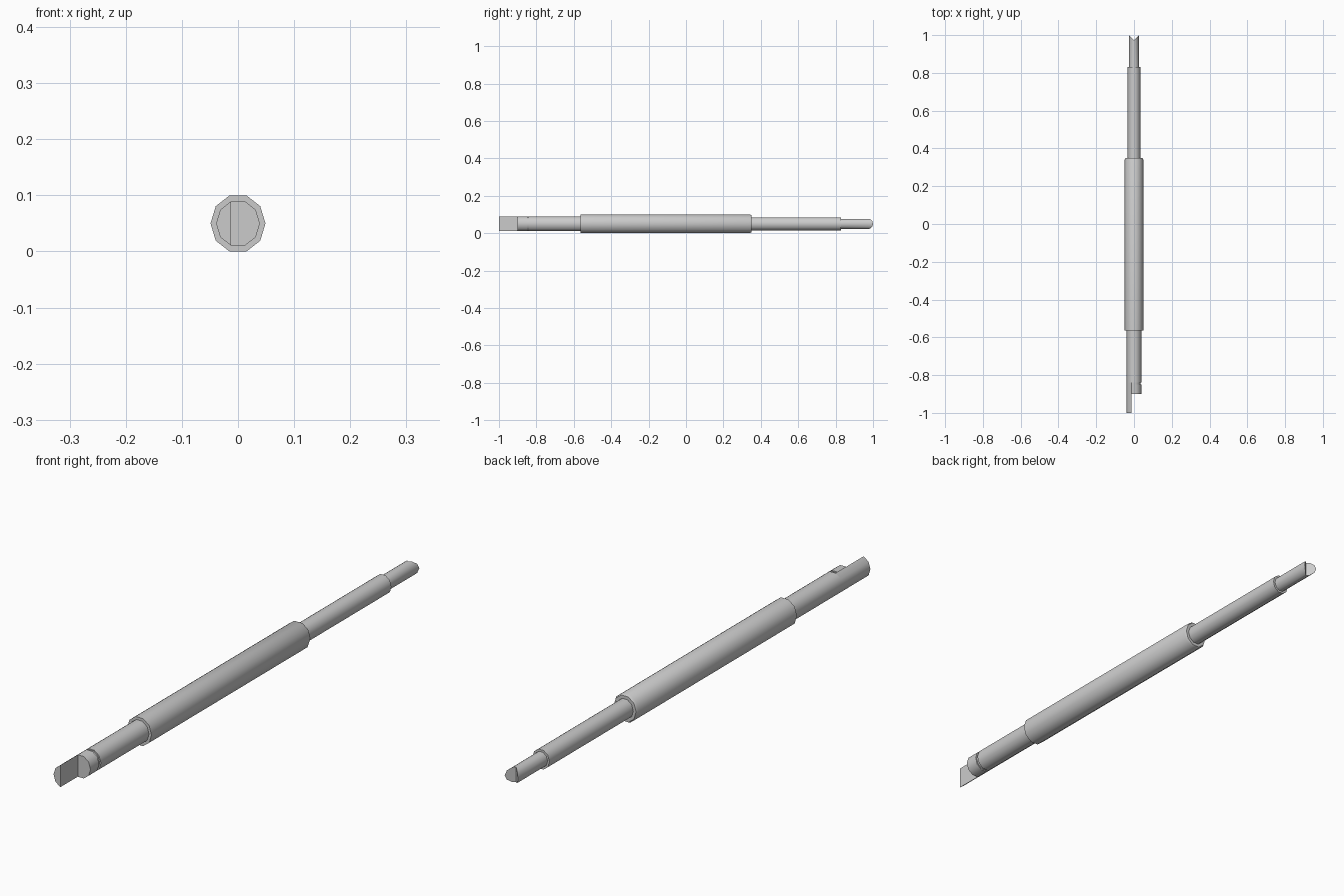
import bpy, bmesh, math

if "Cube" in bpy.data.objects:
    bpy.data.objects.remove(bpy.data.objects["Cube"])

CZ = 0.05
RATIO = 1.07          # section is slightly taller than wide


def section(rx, first=0, last=9):
    """Points of a flat-topped ten-sided section, as (x, z)."""
    return [(rx * math.cos(math.radians(36 * k)),
             rx * RATIO * math.sin(math.radians(36 * k)))
            for k in (i - 0 for i in range(first, last + 1))]


def loft(name, rings, end_caps=None):
    """Skin rings of (x, y, z) points; end_caps lists index loops on the last ring."""
    bm = bmesh.new()
    rows = [[bm.verts.new((x, y, z + CZ)) for x, y, z in r] for r in rings]
    n = len(rows[0])
    for a, b in zip(rows, rows[1:]):
        for i in range(n):
            j = (i + 1) % n
            bm.faces.new((a[i], a[j], b[j], b[i]))
    bm.faces.new(rows[0])
    for cap in end_caps or [range(n)]:
        bm.faces.new([rows[-1][i] for i in cap])
    bmesh.ops.recalc_face_normals(bm, faces=bm.faces[:])
    me = bpy.data.meshes.new(name)
    bm.to_mesh(me)
    bm.free()
    ob = bpy.data.objects.new(name, me)
    bpy.context.collection.objects.link(ob)
    bpy.ops.object.select_all(action='DESELECT')
    ob.select_set(True)
    bpy.context.view_layer.objects.active = ob
    bpy.ops.object.shade_smooth_by_angle(angle=math.radians(40))
    return ob


def ring(y, pts):
    return [(x, y, z) for x, z in pts]


# stepped main shaft: front collar, thick sleeve with chamfered end, rear rod
steps = [(-0.84, 0.039), (-0.565, 0.039), (-0.565, 0.049), (0.342, 0.049),
         (0.35, 0.045), (0.35, 0.034), (0.83, 0.034)]
loft("main_shaft", [ring(y, section(r)) for y, r in steps])

# rear tip with a V notch: midpoints on the flat top and bottom form the crease
r = 0.0265
pts = section(r)
top = (0, pts[2][1])
bottom = (0, pts[7][1])
pts = pts[:3] + [top] + pts[3:8] + [bottom] + pts[8:]
loft("notched_tip",
     [ring(0.83, pts), [(x, 1.0 - r + abs(x), z) for x, z in pts]],
     [[3, 4, 5, 6, 7, 8, 9], [9, 10, 11, 0, 1, 2, 3]])

# flat blade on the left of the front end
blade = section(0.039, 3, 7)
loft("front_blade", [ring(-1.0, blade), ring(-0.84, blade)])

# shorter grooved stub beside the blade
stub = section(0.039, 7, 13)
flat_x = stub[0][0]
neck = [(flat_x + (x - flat_x) * 0.9, z * 0.9) for x, z in stub]
loft("grooved_stub", [ring(-0.9, stub), ring(-0.85, stub),
                      ring(-0.85, neck), ring(-0.84, neck)])
